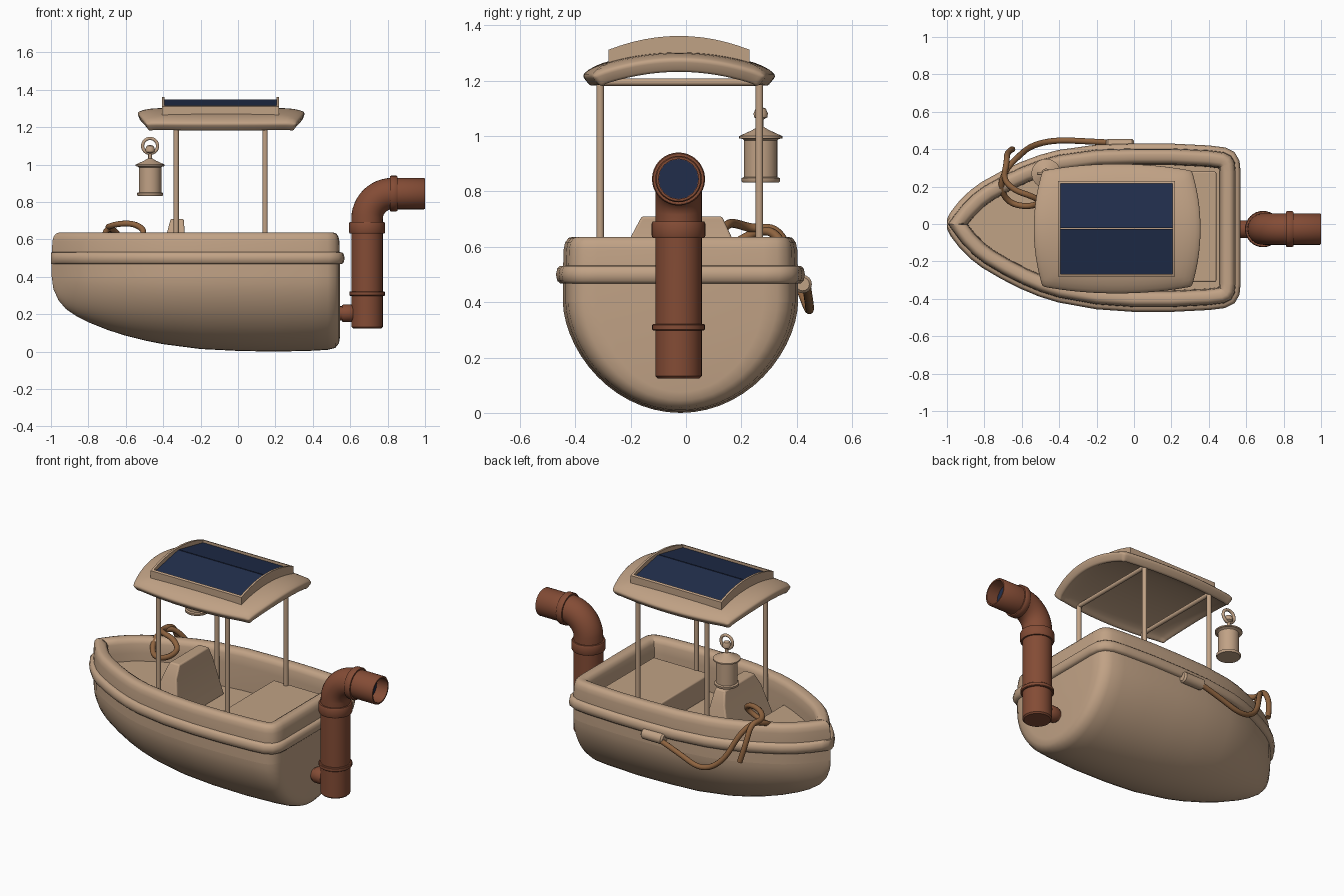
import bpy, bmesh, math
from mathutils import Vector

if "Cube" in bpy.data.objects:
    bpy.data.objects.remove(bpy.data.objects["Cube"])


def material(name, rgb):
    m = bpy.data.materials.new(name)
    m.use_nodes = True
    m.diffuse_color = (*rgb, 1)
    m.node_tree.nodes["Principled BSDF"].inputs["Base Color"].default_value = (*rgb, 1)
    return m


TAN = material("tan", (0.53, 0.36, 0.235))
RUST = material("rust brown", (0.23, 0.072, 0.036))
ROPE = material("rope brown", (0.27, 0.125, 0.05))
NAVY = material("navy", (0.015, 0.027, 0.071))


def shade(ob, angle=40):
    bpy.ops.object.select_all(action='DESELECT')
    ob.select_set(True)
    bpy.context.view_layer.objects.active = ob
    bpy.ops.object.shade_smooth_by_angle(angle=math.radians(angle))


def finish(name, bm, mat, bevel=0):
    bmesh.ops.remove_doubles(bm, verts=bm.verts, dist=0.0002)
    bmesh.ops.recalc_face_normals(bm, faces=bm.faces)
    me = bpy.data.meshes.new(name)
    bm.to_mesh(me)
    bm.free()
    me.materials.append(mat)
    ob = bpy.data.objects.new(name, me)
    bpy.context.collection.objects.link(ob)
    shade(ob)
    if bevel:
        mod = ob.modifiers.new("soft edges", 'BEVEL')
        mod.width, mod.segments = bevel, 3
    return ob


def loft(name, rings, mat, loop=False, bevel=0):
    """Skin closed rings of points; cap the ends unless the rings form a loop."""
    bm = bmesh.new()
    vs = [[bm.verts.new(p) for p in ring] for ring in rings]
    pairs = list(zip(vs, vs[1:])) + ([(vs[-1], vs[0])] if loop else [])
    for a, b in pairs:
        for i in range(len(a)):
            j = (i + 1) % len(a)
            bm.faces.new((a[i], a[j], b[j], b[i]))
    if not loop:
        bm.faces.new(vs[0])
        bm.faces.new(vs[-1])
    return finish(name, bm, mat, bevel)


def circle(centre, direction, r, n=32):
    d = Vector(direction).normalized()
    u = Vector((0, 1, 0)) if abs(d.y) < 0.9 else Vector((1, 0, 0))
    v = d.cross(u)
    angles = [2 * math.pi * i / n for i in range(n)]
    return [Vector(centre) + r * (u * math.cos(a) + v * math.sin(a)) for a in angles]


def lathe(name, x, y, profile, mat):
    return loft(name, [circle((x, y, z), (0, 0, 1), r) for r, z in profile], mat)


def rod(name, a, b, r, mat):
    d = Vector(b) - Vector(a)
    return loft(name, [circle(a, d, r, 16), circle(b, d, r, 16)], mat)


def rect(x0, x1, y0, y1, z):
    return [(x0, y0, z), (x1, y0, z), (x1, y1, z), (x0, y1, z)]


def torus(name, centre, axis, big, small, mat):
    c = Vector(centre)
    rings = []
    for p in circle(c, axis, big):
        rings.append(circle(p, Vector(axis).cross(p - c), small, 10))
    return loft(name, rings, mat, loop=True)


# Hull stations from bow to stern: x, half width, keel height
STATIONS = [(-.996, 0, .4), (-.987, .013, .335), (-.96, .05, .275), (-.92, .102, .228),
            (-.86, .163, .187), (-.8, .208, .157), (-.7, .265, .117), (-.6, .314, .085),
            (-.5, .354, .06), (-.4, .383, .04), (-.2, .415, .014), (0, .425, .004),
            (.2, .425, 0), (.4, .415, .005), (.48, .405, .01), (.52, .385, .02),
            (.54, .35, .045), (.545, .3, .075)]
FLOOR = 0.4


def shear(x):
    return -0.02 * min(1, x + 1)


# Rounded lower hull, closed by the cockpit floor
sections = []
for x, w, k in STATIONS:
    arc = [math.pi * (i / 28 - 0.5) for i in range(29)]
    sections.append([(x, shear(x) + w * math.sin(a),
                      FLOOR - (FLOOR - k) * max(0, math.cos(a)) ** 1.15) for a in arc])
loft("lower_hull", sections, TAN)

# Plan outline, counterclockwise, with mitred outward normals
outline = [Vector((x, w)) for x, w, k in reversed(STATIONS)]
outline += [Vector((x, -w)) for x, w, k in STATIONS[1:]]


def sweep(name, profile, mat):
    """Carry an (outward offset, height) profile around the plan outline."""
    rings = []
    for i, p in enumerate(outline):
        t1 = (p - outline[i - 1]).normalized()
        t2 = (outline[(i + 1) % len(outline)] - p).normalized()
        n1, n2 = Vector((t1.y, -t1.x)), Vector((t2.y, -t2.x))
        n = (n1 + n2).normalized()
        n /= max(n.dot(n1), 0.65)
        ring = []
        for off, z in profile:
            q = p + n * off
            x, y = max(q.x, -1), (q.y if q.y * p.y > 0 else 0)
            ring.append((x, y + shear(x), z))
        rings.append(ring)
    return loft(name, rings, mat, loop=True)


sweep("bulwark", [(0, FLOOR), (0, .5), (-.003, .59), (-.008, .615), (-.02, .632), (-.034, .636),
                  (-.06, .634), (-.075, .625), (-.083, .605), (-.088, .55), (-.09, FLOOR)], TAN)
sweep("rub_rail", [(-.02, .466), (.01, .468), (.02, .477), (.025, .5),
                   (.02, .522), (.01, .531), (-.02, .533)], TAN)

# Fittings inside the cockpit
deck = [(-.9, 0), (-.75, -.17), (-.55, -.28), (-.48, -.31), (-.48, .28), (-.55, .25), (-.75, .15)]
loft("bow_deck", [[(x, y, z) for x, y in deck] for z in (FLOOR, 0.5)], TAN)
loft("stern_bench", [rect(.05, .44, -.31, .28, z) for z in (FLOOR, 0.54)], TAN, bevel=0.008)
loft("console", [rect(-.45, -.24, -.25, .21, FLOOR), rect(-.38, -.285, -.2, .165, .635),
                 rect(-.36, -.29, -.16, .13, .71)], TAN, bevel=0.008)

# Canopy posts and cross bars
for end, x in (("front", -0.33), ("rear", 0.145)):
    for side, y in (("right", -0.31), ("left", 0.265)):
        rod(f"{end}_{side}_post", (x, y, FLOOR), (x, y, 1.22), 0.014, TAN)
    rod(f"{end}_cross_bar", (x, -0.31, 1.195), (x, 0.265, 1.195), 0.013, TAN)

# Arched canopy with rounded corners and drooping rim
CX, CY = -0.09, -0.025
bm = bmesh.new()
bmesh.ops.create_grid(bm, x_segments=28, y_segments=28, size=1)
for v in bm.verts:
    u, t = v.co.x, v.co.y
    rim = max(abs(u), abs(t)) ** 10
    v.co.x = CX + 0.45 * u * math.sqrt(1 - 0.2 * t * t)
    v.co.y = CY + 0.352 * t * math.sqrt(1 - 0.2 * u * u)
    v.co.z = 1.303 - 0.06 * t * t - 0.024 * rim
canopy = finish("canopy", bm, TAN)
if canopy.data.polygons[0].normal.z < 0:
    canopy.data.flip_normals()
solid = canopy.modifiers.new("thickness", 'SOLIDIFY')
solid.thickness, solid.offset = 0.055, -1
soft = canopy.modifiers.new("round rim", 'BEVEL')
soft.width, soft.segments, soft.limit_method = 0.014, 3, 'ANGLE'
soft.angle_limit = math.radians(50)


# Solar panel: arched frame around two flat tilted halves
def arched(name, x0, x1, y0, y1, crown, bottom):
    rings = []
    for i in range(13):
        y = y0 + (y1 - y0) * i / 12
        drop = 0.05 * ((y - CY) / 0.255) ** 2
        low, top = bottom - drop, crown - drop
        rings.append([(x0, y, low), (x1, y, low), (x1, y, top), (x0, y, top)])
    return loft(name, rings, TAN)


PX0, PX1, PY0, PY1, T = -0.405, 0.22, -0.28, 0.23, 0.013
arched("panel_frame_front", PX0, PX0 + T, PY0, PY1, 1.362, 1.28)
arched("panel_frame_rear", PX1 - T, PX1, PY0, PY1, 1.362, 1.28)
arched("panel_frame_right", PX0, PX1, PY0, PY0 + T, 1.362, 1.28)
arched("panel_frame_left", PX0, PX1, PY1 - T, PY1, 1.362, 1.28)
for side, ridge, edge in (("right", CY - 0.003, PY0 + T), ("left", CY + 0.003, PY1 - T)):
    loft(f"solar_panel_{side}", [[(x, ridge, 1.348), (x, edge, 1.3), (x, edge, 1.27),
                                  (x, ridge, 1.31)] for x in (PX0 + T, PX1 - T)], NAVY)

# Exhaust pipe: upright, elbow and open outlet
EX, EY, EZ, R = 0.69, -0.027, 0.845, 0.084
pipe = [circle((EX, EY, z), (0, 0, 1), r) for z, r in ((.125, R - .008), (.133, R), (.68, R))]
for i in range(1, 13):
    a = math.pi / 2 * i / 12
    pipe.append(circle((EX + 0.135 * (1 - math.cos(a)), EY, EZ - 0.135 + 0.135 * math.sin(a)),
                       (math.sin(a), 0, math.cos(a)), R))
for x, r in ((.85, R), (.995, R), (1, R - .004), (1, R - .012), (.92, R - .012)):
    pipe.append(circle((x, EY, EZ), (1, 0, 0), r))
loft("exhaust_pipe", pipe, RUST)
rod("pipe_inner_plate", (.92, EY, EZ), (.925, EY, EZ), R - .012, NAVY)


def collar(name, centre, axis, r, half):
    c, d = Vector(centre), Vector(axis)
    steps = ((-1, r - .015), (-1, r - .004), (-.7, r), (.7, r), (1, r - .004), (1, r - .015))
    loft(name, [circle(c + d * half * s, d, q) for s, q in steps], RUST)


collar("lower_pipe_band", (EX, EY, 0.31), (0, 0, 1), 0.095, 0.012)
collar("upper_pipe_collar", (EX, EY, 0.662), (0, 0, 1), 0.097, 0.03)
collar("outlet_collar", (0.832, EY, EZ), (1, 0, 0), 0.096, 0.02)
rod("hull_pipe_stub", (.52, EY, .205), (.65, EY, .205), 0.038, RUST)
collar("stub_flange", (0.585, EY, 0.205), (1, 0, 0), 0.047, 0.03)

# Hanging lantern
LX, LY = -0.47, 0.27
lathe("lantern", LX, LY, [(.066, .833), (.07, .838), (.07, .848), (.06, .852), (.06, .985),
                          (.066, .99), (.078, .992), (.078, 1), (.03, 1.022), (.02, 1.028),
                          (.01, 1.034), (.01, 1.06), (.024, 1.068), (.026, 1.082),
                          (.018, 1.1), (.004, 1.105)], TAN)
torus("lantern_ring", (LX, LY, 1.1), (0, 1, 0), 0.04, 0.009, TAN)

# Mooring float and rope over the left side
loft("rope_float", [circle((x, .422, .465), (1, 0, 0), r, 16)
                    for x, r in ((-.15, .024), (-.14, .033), (-.01, .033), (0, .024))], TAN)
path = [(-.12, .435, .46), (-.25, .442, .42), (-.42, .45, .355), (-.55, .42, .43),
        (-.62, .36, .6), (-.68, .3, .67), (-.72, .2, .63), (-.67, .11, .56), (-.56, .09, .58),
        (-.49, .12, .64), (-.55, .15, .685), (-.64, .18, .685), (-.7, .24, .665),
        (-.68, .33, .67), (-.68, .385, .56), (-.65, .4, .45)]
cu = bpy.data.curves.new("mooring_rope", 'CURVE')
cu.dimensions = '3D'
cu.bevel_depth, cu.bevel_resolution, cu.use_fill_caps = 0.016, 3, True
spline = cu.splines.new('NURBS')
spline.points.add(len(path) - 1)
for pt, co in zip(spline.points, path):
    pt.co = (*co, 1)
spline.order_u, spline.use_endpoint_u, spline.resolution_u = 3, True, 6
cu.materials.append(ROPE)
rope = bpy.data.objects.new("mooring_rope", cu)
bpy.context.collection.objects.link(rope)
bpy.ops.object.select_all(action='DESELECT')
rope.select_set(True)
bpy.context.view_layer.objects.active = rope
bpy.ops.object.convert(target='MESH')
shade(bpy.context.view_layer.objects.active)
